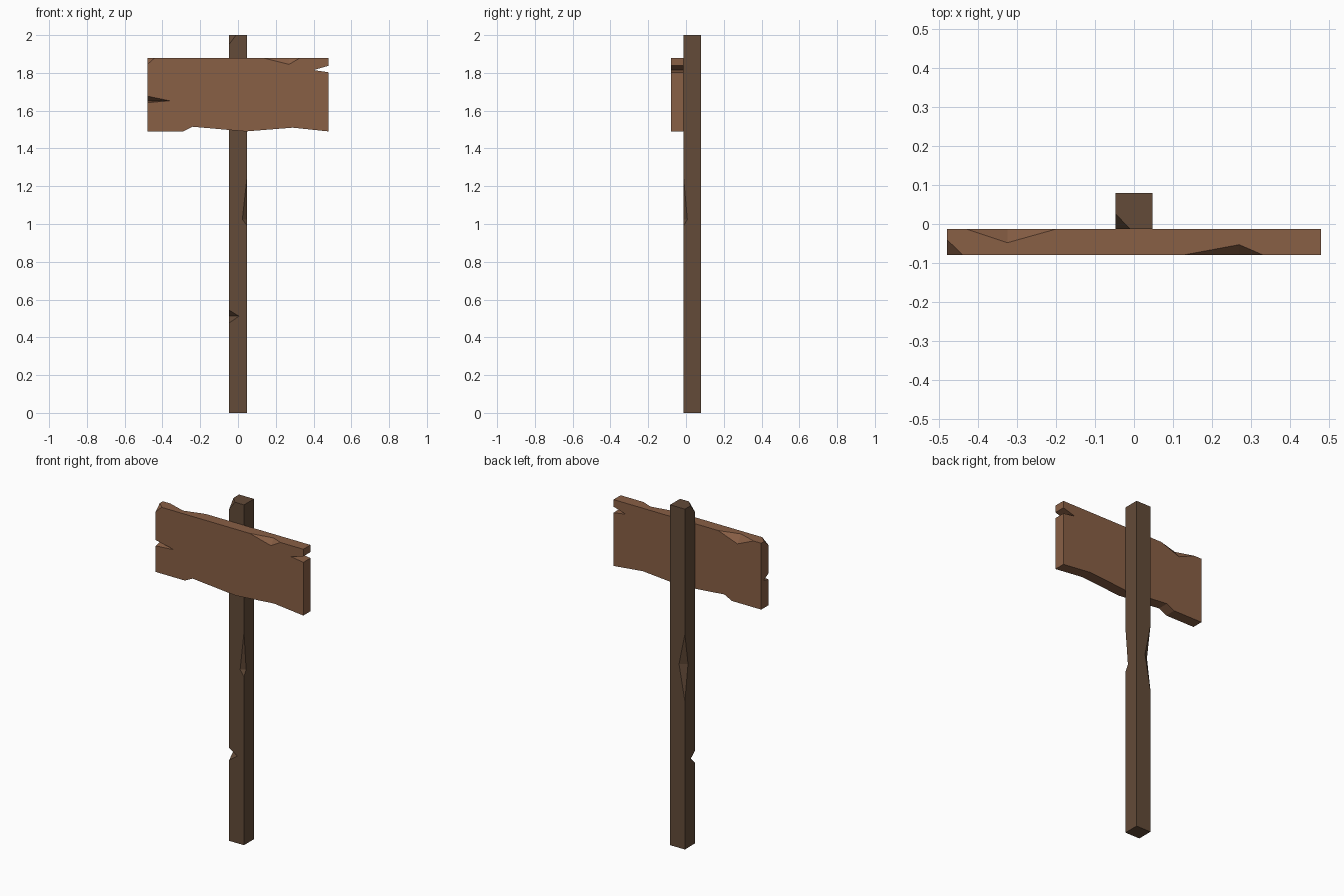
import bpy, bmesh
from mathutils import Vector

if "Cube" in bpy.data.objects:
    bpy.data.objects.remove(bpy.data.objects["Cube"])


def material(name, rgb):
    m = bpy.data.materials.new(name)
    m.diffuse_color = (*rgb, 1)
    m.use_nodes = True
    m.node_tree.nodes["Principled BSDF"].inputs["Base Color"].default_value = m.diffuse_color
    return m


def mesh_object(name, bm, mat):
    bmesh.ops.recalc_face_normals(bm, faces=bm.faces)
    me = bpy.data.meshes.new(name)
    bm.to_mesh(me)
    bm.free()
    me.materials.append(mat)
    ob = bpy.data.objects.new(name, me)
    bpy.context.collection.objects.link(ob)
    return ob


def plank(name, outline, y0, y1, mat, corner):
    """Extrude an x-z outline from y0 to y1, then slice off one corner."""
    bm = bmesh.new()
    face = bm.faces.new([bm.verts.new((x, y0, z)) for x, z in outline])
    ext = bmesh.ops.extrude_face_region(bm, geom=[face])
    for v in ext["geom"]:
        if isinstance(v, bmesh.types.BMVert):
            v.co.y = y1
    bmesh.ops.recalc_face_normals(bm, faces=bm.faces)
    a, b, c = map(Vector, corner)
    n = (b - a).cross(c - a).normalized()
    if n.z < 0:
        n = -n
    cut = bmesh.ops.bisect_plane(bm, geom=bm.verts[:] + bm.edges[:] + bm.faces[:],
                                 plane_co=a, plane_no=n, clear_outer=True)
    edges = [e for e in cut["geom_cut"] if isinstance(e, bmesh.types.BMEdge)]
    bmesh.ops.holes_fill(bm, edges=edges)
    return mesh_object(name, bm, mat)


def chip(ob, a, b, c, d, k=0.3):
    """Chip an edge: a, b lie on the edge, c and d on the two faces beside it."""
    a, b, c, d = map(Vector, (a, b, c, d))
    mid = (c + d) / 2
    pts = [a + (a - mid) * k, b + (b - mid) * k, c + (c - d) * k, d + (d - c) * k]
    bm = bmesh.new()
    for p in pts:
        bm.verts.new(p)
    bmesh.ops.convex_hull(bm, input=bm.verts[:])
    cutter = mesh_object("chip_cutter", bm, ob.data.materials[0])
    cutter.hide_render = True
    mod = ob.modifiers.new("chip", 'BOOLEAN')
    mod.operation = 'DIFFERENCE'
    mod.solver = 'EXACT'
    mod.object = cutter
    bpy.context.view_layer.update()
    dg = bpy.context.evaluated_depsgraph_get()
    new = bpy.data.meshes.new_from_object(ob.evaluated_get(dg))
    ob.modifiers.clear()
    ob.data = new
    bpy.data.objects.remove(cutter)


board_brown = material("board_brown", (0.25, 0.115, 0.06))
post_brown = material("post_brown", (0.125, 0.07, 0.04))

F, M, B = -0.079, -0.013, 0.079   # board front, contact plane, post back
W, P, T = 0.48, 0.048, 1.88       # board half width, post half width, board top

# sign board with wavy bottom and a split in the right end
board = plank("sign_board", [
    (-W, 1.49), (-0.29, 1.49), (-0.24, 1.515), (0.04, 1.49), (0.29, 1.51), (W, 1.49),
    (W, 1.803), (0.40, 1.815), (W, 1.838), (W, T), (-W, T)],
    F, M, board_brown, [(-W, F, 1.845), (-0.44, F, T), (-W, -0.04, T)])
# top front, top back and left end chips
chip(board, (0.13, F, T), (0.33, F, T), (0.27, F, 1.845), (0.27, -0.053, T))
chip(board, (-0.43, M, T), (-0.2, M, T), (-0.325, M, 1.835), (-0.325, -0.048, T))
chip(board, (-W, F, 1.643), (-W, F, 1.677), (-0.36, F, 1.652), (-W, -0.035, 1.652))

# post
post = plank("post", [(-P, 0), (P, 0), (P, 2), (-P, 2)], M, B, post_brown,
             [(-P, M, 1.95), (-0.01, M, 2), (-P, 0.027, 2)])
# front right, back left and front left edge chips
chip(post, (P, M, 1.25), (P, M, 0.99), (0.023, M, 1.025), (P, 0.007, 1.025))
chip(post, (-P, B, 1.265), (-P, B, 0.87), (-0.01, B, 1.08), (-P, 0.05, 1.08))
chip(post, (-P, M, 0.545), (-P, M, 0.475), (0.005, M, 0.512), (-P, 0.025, 0.512))
